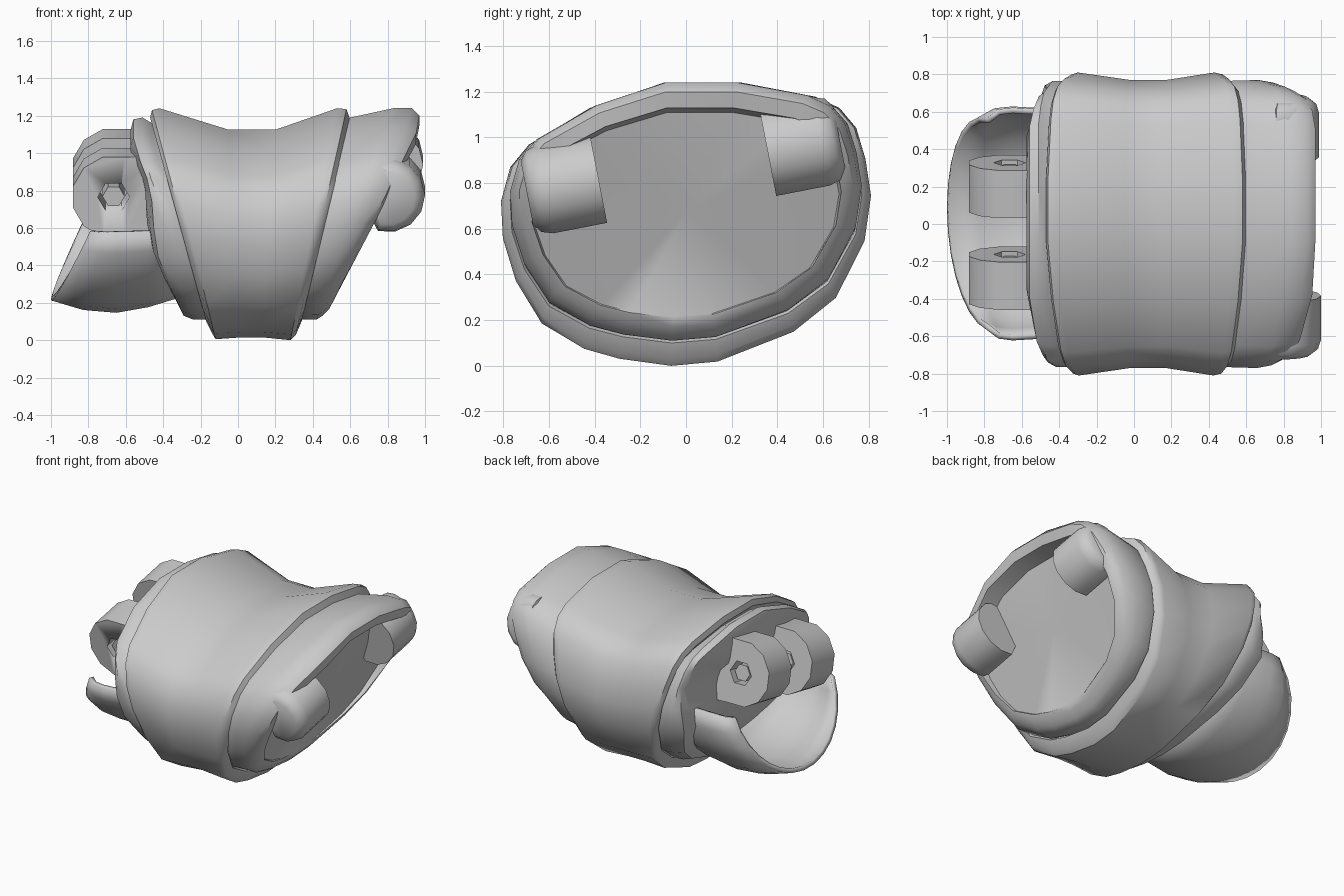
import bpy, bmesh, math
from mathutils import Matrix, Vector

if "Cube" in bpy.data.objects:
    bpy.data.objects.remove(bpy.data.objects["Cube"])

TILT = math.radians(11)

# Asymmetric oval section: (y / half width, height fraction)
OVAL = [(-.12, 1), (.3, 1), (.7, .95), (.83, .91), (.92, .84), (.97, .73), (1, .6),
        (.965, .44), (.81, .24), (.58, .12), (.17, .015), (-.08, 0), (-.36, .025),
        (-.55, .06), (-.78, .15), (-.92, .3), (-.99, .45), (-1, .58), (-.95, .7),
        (-.85, .78), (-.52, .91)]


def finish(name, bm, angle=42):
    bmesh.ops.recalc_face_normals(bm, faces=bm.faces)
    me = bpy.data.meshes.new(name)
    bm.to_mesh(me)
    bm.free()
    ob = bpy.data.objects.new(name, me)
    bpy.context.collection.objects.link(ob)
    bpy.ops.object.select_all(action='DESELECT')
    ob.select_set(True)
    bpy.context.view_layer.objects.active = ob
    bpy.ops.object.shade_smooth_by_angle(angle=math.radians(angle))
    return ob


def skin(bm, rows, closed):
    n = len(rows[0])
    for a, b in zip(rows, rows[1:]):
        for i in range(n if closed else n - 1):
            j = (i + 1) % n
            bm.faces.new((a[i], a[j], b[j], b[i]))


# ring = (x at top, x at bottom, z top, z bottom, half width, bend, side notch)
def sleeve(name, rings):
    bm = bmesh.new()
    rows = []
    for xt, xb, zt, zb, hw, k, notch in rings:
        row = []
        for u, v in OVAL:
            x = xb + (xt - xb) * min(1, v * k)
            z = zb + v * (zt - zb)
            x += notch * math.exp(-((z - .8 - .05 * u) / .2) ** 2) * (abs(u) > .8)
            row.append(bm.verts.new((x, u * hw, z)))
        rows.append(row)
    skin(bm, rows, True)
    caps = [bm.faces.new(rows[0]), bm.faces.new(rows[-1])]
    bmesh.ops.poke(bm, faces=caps)
    return finish(name, bm)


# Main saddle-shaped sleeve
sleeve("middle_sleeve", [
    (-.43, -.12, 1.14, .10, .74, 1, 0),
    (-.47, -.17, 1.19, .10, .77, 1, 0),
    (-.46, -.14, 1.23, .04, .80, 1, 0),
    (-.42, -.12, 1.24, .005, .81, 1, 0),
    (-.05, .02, 1.125, .015, .77, 1, 0),
    (.20, .13, 1.125, .015, .77, 1, 0),
    (.53, .28, 1.24, 0, .81, 1, 0),
    (.58, .31, 1.235, .03, .80, 1, 0),
    (.60, .34, 1.18, .10, .77, 1, 0),
    (.56, .30, 1.14, .12, .74, 1, 0)])

# Right end band with rolled rim and recessed end plate
sleeve("right_rim", [
    (.50, .27, 1.14, .14, .72, 1, 0),
    (.60, .34, 1.19, .11, .765, 1, 0),
    (.83, .42, 1.24, .11, .77, 1, 0),
    (.93, .45, 1.24, .13, .755, 1.03, 0),
    (.97, .49, 1.20, .17, .73, 1.06, 0),
    (.95, .51, 1.13, .21, .68, 1.1, 0),
    (.83, .51, 1.11, .215, .67, 1.1, 0)])

# Left collar, upright above, swept back below, hollowed beside the hinge
sleeve("left_collar", [
    (-.38, -.08, 1.12, .14, .72, 1, 0),
    (-.46, -.18, 1.16, .11, .765, 1.1, 0),
    (-.51, -.24, 1.19, .11, .765, 1.5, .06),
    (-.56, -.29, 1.18, .13, .74, 1.8, .1),
    (-.575, -.32, 1.12, .19, .67, 1.9, .11),
    (-.57, -.36, 1.02, .30, .50, 1.9, .08)])

# Open scoop under the left end
bm = bmesh.new()
rows = []
for x, hw, hz, s in [(-.30, .58, .42, 0), (-.48, .62, .475, 0), (-.65, .63, .505, 0),
                     (-.83, .62, .49, .5), (-1.0, .57, .44, 1)]:
    row = []
    for i in range(15):
        a = math.pi + math.pi * i / 14
        h = 1 + math.sin(a)
        b = a + TILT * .8
        row.append(bm.verts.new((x + s * .21 * h, hw * math.cos(b), .65 + hz * math.sin(b))))
    rows.append(row)
skin(bm, rows, False)
scoop = finish("lower_scoop", bm)
m = scoop.modifiers.new("thickness", 'SOLIDIFY')
m.thickness = .03
m.offset = -1


# Extrude an (x, z) outline along the tilted cross axis; ends = (offset, scale)
def prism(name, outline, centre, ends):
    bm = bmesh.new()
    rot = Matrix.Rotation(TILT, 3, 'X')
    rows = [[bm.verts.new(Vector(centre) + rot @ Vector((x * s, y, z * s))) for x, z in outline]
            for y, s in ends]
    skin(bm, rows, True)
    bm.faces.new(rows[0])
    bm.faces.new(rows[-1])
    return finish(name, bm)


def arc(r, n, a0, a1):
    return [(r * math.cos(math.radians(a0 + (a1 - a0) * i / (n - 1))),
             r * math.sin(math.radians(a0 + (a1 - a0) * i / (n - 1)))) for i in range(n)]


# Pair of pierced hinge lugs on the left
hexagon = [(.085 * math.cos(i * math.pi / 3), .085 * math.sin(i * math.pi / 3)) for i in range(6)]
for tag, y, z in (("front", -.29, .79), ("rear", .20, .89)):
    c = (-.665, y, z)
    lug = prism("hinge_lug_" + tag, arc(.225, 8, 75, 285) + [(.26, -.225), (.26, .22)], c,
                [(-.13, 1), (.13, 1)])
    cut = prism("hole_cutter", hexagon, c, [(-.3, 1), (.3, 1)])
    m = lug.modifiers.new("hole", 'BOOLEAN')
    m.object = cut
    m.solver = 'EXACT'
    bpy.context.view_layer.objects.active = lug
    bpy.ops.object.modifier_apply(modifier="hole")
    bpy.data.objects.remove(cut)
    prism("hinge_pin_" + tag, [(x * .7, z * .7) for x, z in hexagon], c, [(-.11, 1), (.11, 1)])

# Rounded lugs on the right end plate
for tag, y, z, x, side in (("front", -.53, .79, .80, -1), ("rear", .505, .965, .79, 1)):
    outline = [(-.03, .19)] + arc(.2, 8, 80, -105) + [(-.1, -.1)]
    prism("end_lug_" + tag, outline, (x, y, z),
          [(-side * .15, 1), (side * .09, 1), (side * .14, .92), (side * .17, .72)])
